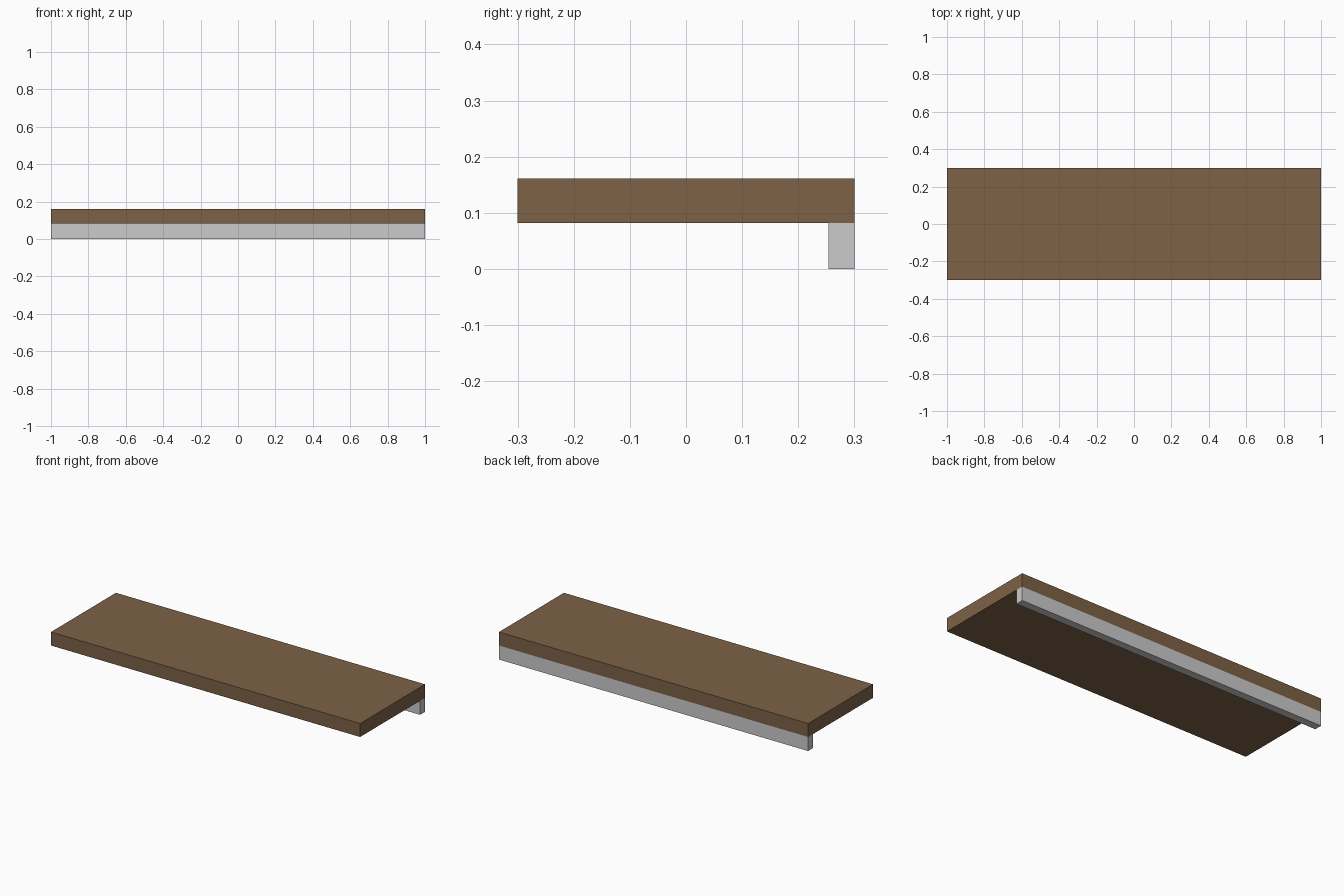
import bpy

if "Cube" in bpy.data.objects:
    bpy.data.objects.remove(bpy.data.objects["Cube"])


def box(name, lo, hi):
    """Axis-aligned box between two corners, with the scale applied."""
    centre = [(a + b) / 2 for a, b in zip(lo, hi)]
    bpy.ops.mesh.primitive_cube_add(size=1, location=centre)
    obj = bpy.context.object
    obj.name = name
    obj.scale = [b - a for a, b in zip(lo, hi)]
    bpy.ops.object.transform_apply(location=False, rotation=False, scale=True)
    return obj


LENGTH, DEPTH = 1.0, 0.3      # half sizes
RAIL_TOP, TOP = 0.082, 0.161
RAIL_THICKNESS = 0.046

# Wooden shelf board
board = box("shelf_board", (-LENGTH, -DEPTH, RAIL_TOP), (LENGTH, DEPTH, TOP))
wood = bpy.data.materials.new("wood")
wood.diffuse_color = (0.205, 0.122, 0.063, 1)
wood.use_nodes = True
wood.node_tree.nodes["Principled BSDF"].inputs["Base Color"].default_value = wood.diffuse_color
board.data.materials.append(wood)

# Grey support rail under the back edge
box("back_rail", (-LENGTH, DEPTH - RAIL_THICKNESS, 0), (LENGTH, DEPTH, RAIL_TOP))
